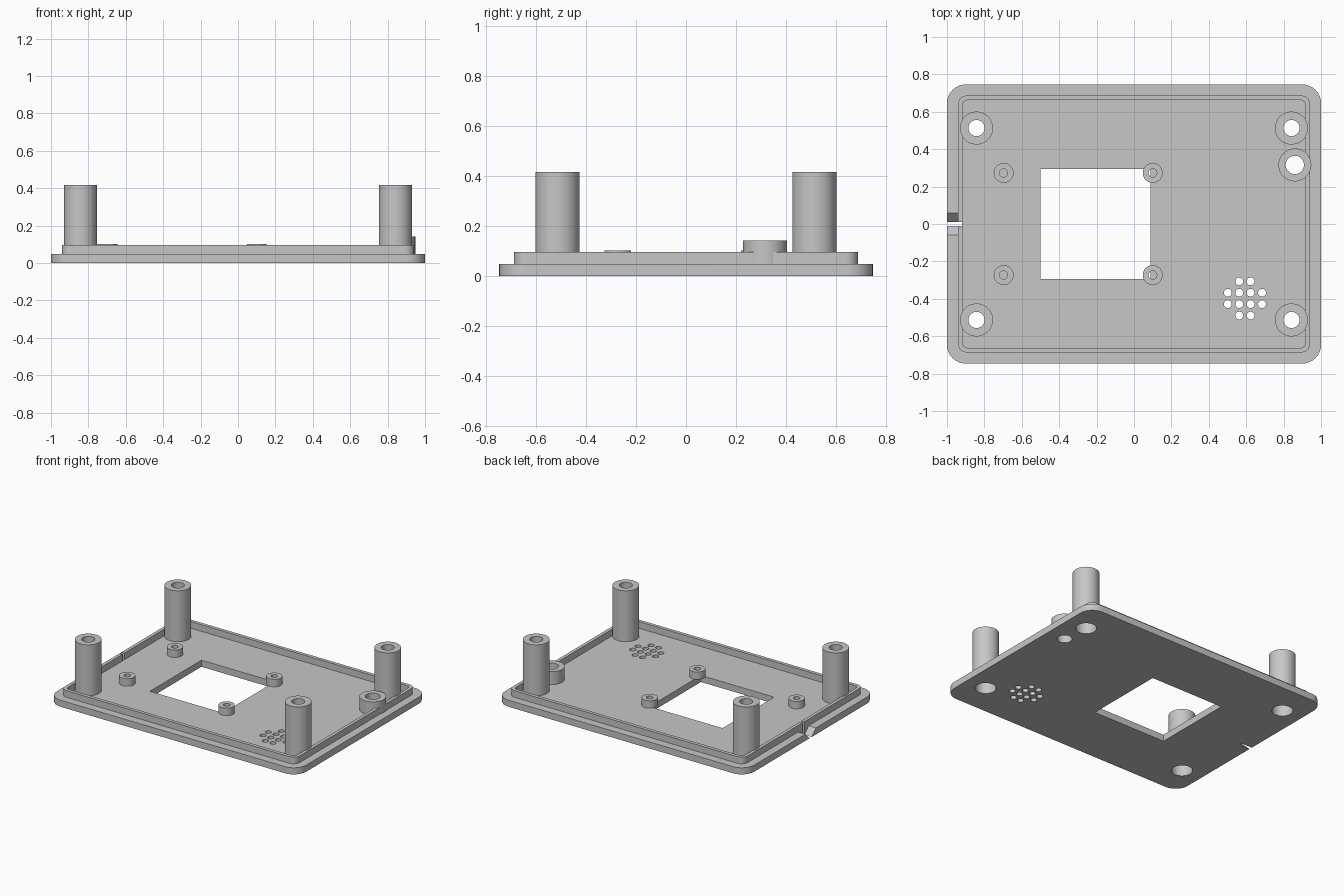
import bpy, bmesh, math

cube = bpy.data.objects.get("Cube")
if cube:
    bpy.data.objects.remove(cube, do_unlink=True)

grey = bpy.data.materials.new("plain grey")
grey.use_nodes = True
colour = (0.57, 0.57, 0.57, 1)
grey.diffuse_color = colour
grey.node_tree.nodes["Principled BSDF"].inputs["Base Color"].default_value = colour

PLATE_TOP, RIM_TOP, POST_TOP, BOSS_TOP, STANDOFF_TOP = 0.048, 0.096, 0.417, 0.142, 0.102
POST_X, POST_Y, BOSS = 0.842, 0.513, (0.86, 0.316)


def rounded_rect(hx, hy, r, steps=10):
    pts = []
    for i, (sx, sy) in enumerate([(1, 1), (-1, 1), (-1, -1), (1, -1)]):
        for k in range(steps + 1):
            a = math.pi / 2 * (i + k / steps)
            pts.append((sx * (hx - r) + r * math.cos(a), sy * (hy - r) + r * math.sin(a)))
    return pts


def circle(x, y, r, n=32):
    return [(x + r * math.cos(2 * math.pi * k / n), y + r * math.sin(2 * math.pi * k / n))
            for k in range(n)]


def add_prism(bm, base, shift):
    """Extrude a closed 3D outline along a vector."""
    n = len(base)
    low = [bm.verts.new(p) for p in base]
    high = [bm.verts.new([c + s for c, s in zip(p, shift)]) for p in base]
    bm.faces.new(low)
    bm.faces.new(high)
    for i in range(n):
        j = (i + 1) % n
        bm.faces.new((low[i], low[j], high[j], high[i]))


def add_slab(bm, outline, z0, z1):
    add_prism(bm, [(x, y, z0) for x, y in outline], (0, 0, z1 - z0))


def make_object(name, bm):
    bmesh.ops.recalc_face_normals(bm, faces=bm.faces)
    mesh = bpy.data.meshes.new(name)
    bm.to_mesh(mesh)
    bm.free()
    mesh.materials.append(grey)
    obj = bpy.data.objects.new(name, mesh)
    bpy.context.collection.objects.link(obj)
    return obj


def smooth(obj):
    bpy.ops.object.select_all(action="DESELECT")
    obj.select_set(True)
    bpy.context.view_layer.objects.active = obj
    bpy.ops.object.shade_smooth_by_angle(angle=math.radians(30))


def cut(obj, cutter_bm):
    """Subtract the cutter, then discard it."""
    cutter = make_object("cutter", cutter_bm)
    cutter.hide_render = True
    mod = obj.modifiers.new("cut", "BOOLEAN")
    mod.operation, mod.solver, mod.object = "DIFFERENCE", "EXACT", cutter
    bpy.context.view_layer.objects.active = obj
    bpy.ops.object.modifier_apply(modifier=mod.name)
    bpy.data.objects.remove(cutter, do_unlink=True)


def turned(name, x, y, profile, n=48):
    """Revolve a closed (radius, height) profile about a vertical axis."""
    bm = bmesh.new()
    rings = [[bm.verts.new((x + r * math.cos(2 * math.pi * k / n),
                            y + r * math.sin(2 * math.pi * k / n), z)) for k in range(n)]
             for r, z in profile]
    for i, ring in enumerate(rings):
        nxt = rings[(i + 1) % len(rings)]
        for k in range(n):
            m = (k + 1) % n
            bm.faces.new((ring[k], ring[m], nxt[m], nxt[k]))
    smooth(make_object(name, bm))


def tube(name, x, y, r, hole, top):
    turned(name, x, y, [(r, PLATE_TOP), (r, top), (hole, top), (hole, PLATE_TOP)])


def add_slot(bm, x0, x1, flare):
    """Cable slot with 45 degree flanks below the plate top."""
    g = 0.012
    outline = [(-g, -0.02), (g, -0.02), (g, 0)]
    if flare:
        w = g + PLATE_TOP
        outline += [(w, PLATE_TOP), (w, 0.2), (-w, 0.2), (-w, PLATE_TOP)]
    else:
        outline += [(g, 0.2), (-g, 0.2)]
    outline.append((-g, 0))
    add_prism(bm, [(x0, y, z) for y, z in outline], (x1 - x0, 0, 0))


# Base plate
bm = bmesh.new()
add_slab(bm, rounded_rect(1, 0.746, 0.1), 0, PLATE_TOP)
plate = make_object("base_plate", bm)

# Plate openings: window, screw holes, cable hole, speaker grille
bm = bmesh.new()
holes = [[(-0.5, -0.295), (0.087, -0.295), (0.087, 0.295), (-0.5, 0.295)],
         circle(*BOSS, 0.049, 48)]
holes += [circle(sx * POST_X, sy * POST_Y, 0.069, 48) for sx in (-1, 1) for sy in (-1, 1)]
for i in range(4):
    for j in range(4):
        if not (i in (0, 3) and j in (0, 3)):
            holes.append(circle(0.593 + 0.061 * (i - 1.5), -0.398 + 0.061 * (j - 1.5), 0.021, 24))
for h in holes:
    add_slab(bm, h, -0.1, 0.2)
cut(plate, bm)

# Flared notch in the plate edge, then the narrow slot behind it
for x0, x1, flare in ((-1.1, -0.942, True), (-0.96, -0.92, False)):
    bm = bmesh.new()
    add_slot(bm, x0, x1, flare)
    cut(plate, bm)
smooth(plate)

# Raised rim
bm = bmesh.new()
add_slab(bm, rounded_rect(0.942, 0.687, 0.05), PLATE_TOP, RIM_TOP)
rim = make_object("raised_rim", bm)
bm = bmesh.new()
add_slab(bm, rounded_rect(0.918, 0.662, 0.027), 0, 0.2)
cut(rim, bm)
bm = bmesh.new()
add_slot(bm, -1.0, -0.9, False)
cut(rim, bm)
smooth(rim)

# Corner screw posts, counterbored from below
for sx, side in ((-1, "right"), (1, "left")):
    for sy, end in ((-1, "front"), (1, "back")):
        turned(f"screw_post_{end}_{side}", sx * POST_X, sy * POST_Y,
               [(0.088, PLATE_TOP), (0.088, POST_TOP), (0.043, POST_TOP),
                (0.043, 0.25), (0.069, 0.25), (0.069, PLATE_TOP)])

# Cable boss and small board standoffs
tube("cable_boss", *BOSS, 0.088, 0.049, BOSS_TOP)
for x, side in ((-0.697, "right"), (0.1, "left")):
    for sy, end in ((-1, "front"), (1, "back")):
        tube(f"board_standoff_{end}_{side}", x, sy * 0.273, 0.053, 0.022, STANDOFF_TOP)
